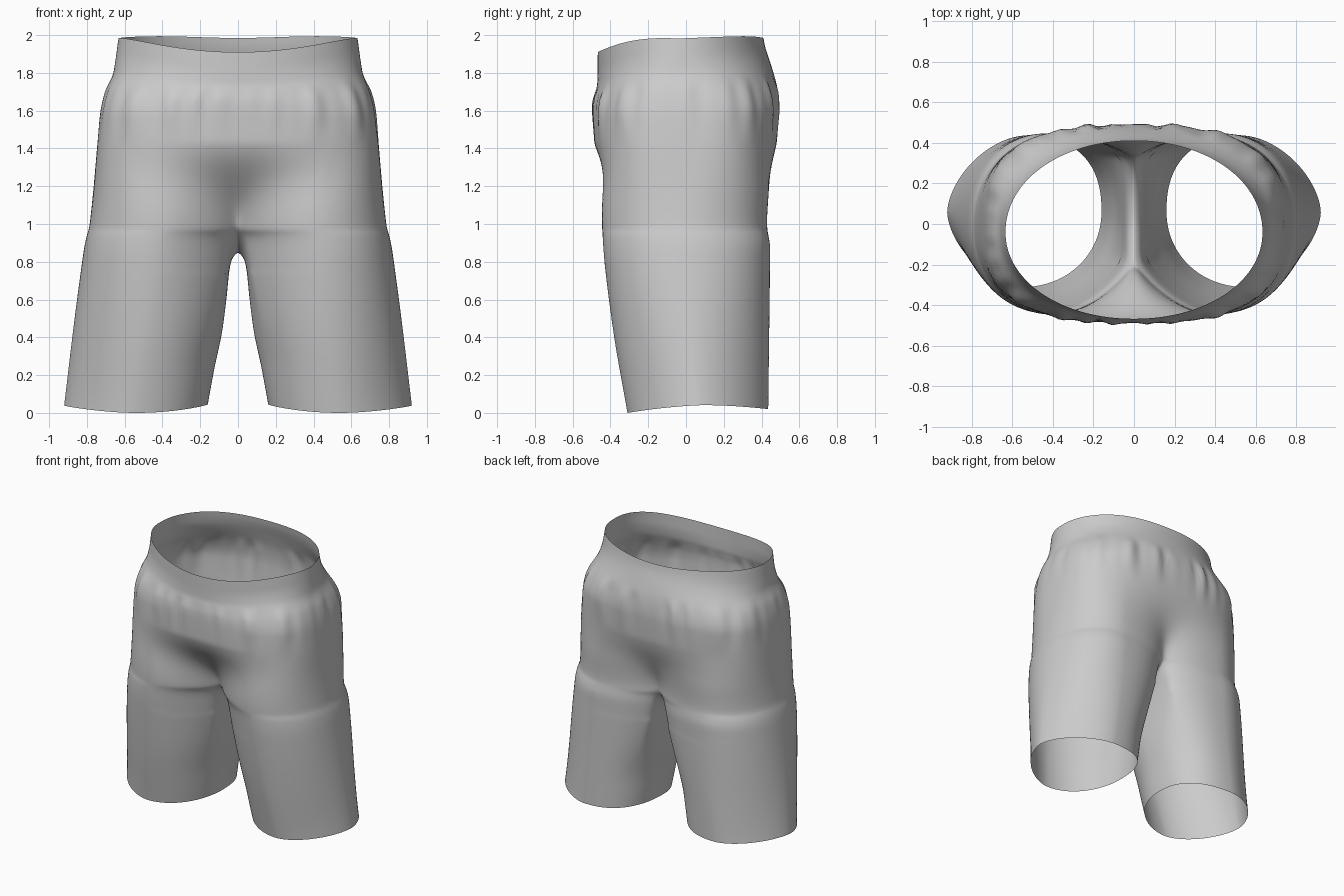
import bpy, bmesh
from math import sin, cos, pi, atan2, copysign, radians

cube = bpy.data.objects.get("Cube")
if cube:
    bpy.data.objects.remove(cube)

# Profiles as (height, value)
SIDE = [(0, .925), (.5, .865), (.85, .818), (.92, .805), (1, .785), (1.5, .737),
        (1.62, .722), (1.72, .697), (1.79, .668), (1.83, .657), (2, .633)]
FRONT = [(0, -.31), (.4, -.38), (.8, -.432), (1, -.447), (1.2, -.468), (1.4, -.484),
         (1.6, -.49), (1.7, -.488), (1.77, -.478), (1.82, -.47), (2, -.467)]
BACK = [(0, .435), (.8, .445), (.89, .445), (1, .43), (1.2, .455), (1.4, .478),
        (1.6, .49), (1.68, .487), (1.77, .474), (1.85, .452), (1.95, .42), (2, .41)]
INSEAM = [(0, .16), (.2, .125), (.4, .085), (.6, .06), (.75, .045), (.82, .028), (.85, 0)]

OUTER, INNER, TORSO_ROWS, LEG_ROWS = 88, 22, 56, 46
CROTCH = .97
FRONT_TURN, BACK_TURN = radians(150), radians(135)


def smooth(a, b, t):
    t = min(1, max(0, (t - a) / (b - a)))
    return t * t * (3 - 2 * t)


def lerp(a, b, t):
    return a + (b - a) * t


def profile(table, z):
    """Smooth cubic interpolation through a profile."""
    z = min(max(z, table[0][0]), table[-1][0])
    i = next(k for k in range(len(table) - 1) if z <= table[k + 1][0])

    def slope(k):
        lo, hi = table[max(k - 1, 0)], table[min(k + 1, len(table) - 1)]
        return (hi[1] - lo[1]) / (hi[0] - lo[0])
    (z0, v0), (z1, v1) = table[i], table[i + 1]
    h = z1 - z0
    t = (z - z0) / h
    return (lerp(v0, v1, t * t * (3 - 2 * t))
            + h * t * (1 - t) * ((1 - t) * slope(i) - t * slope(i + 1)))


def rounded(a, n):
    c, s = cos(a), sin(a)
    return copysign(abs(c) ** (2 / n), c), copysign(abs(s) ** (2 / n), s)


def leg_point(a, z, s):
    """Cross-section of one leg; s runs from crotch to hem."""
    out, front, back = (profile(p, z) for p in (SIDE, FRONT, BACK))
    k = smooth(0, 1, s)
    if cos(a) > 0:
        n, turn = lerp(2.1, 1.68, k), 0
    elif sin(a) > 0:
        n, turn = lerp(2.3, 2.4, k), BACK_TURN
    else:
        n, turn = lerp(1.65, 2, k), FRONT_TURN
    c, d = rounded(a, n)
    inner = profile(INSEAM, .85 * (1 - s))
    mid = (out + inner) / 2
    if c < 0:
        c = -lerp(min(1, -c / abs(rounded(turn, n)[0])), -c, smooth(0, .8, s))
    return mid + (out - inner) / 2 * c, (front + back) / 2 + (back - front) / 2 * d


def torso_point(u, z, side):
    """Half of the body section, gathered below the waistband."""
    out, front, back = (profile(p, z) for p in (SIDE, FRONT, BACK))
    c, d = rounded((u - .5) * pi, lerp(2.85, 2.05, smooth(1.58, 1.92, z)))
    mid = lerp(0, -.04, smooth(1.6, 1.9, z))
    x, y = out * c, mid + d * ((back - mid) if d > 0 else (mid - front))
    lx, ly = leg_point(lerp(-FRONT_TURN, BACK_TURN, u), z, 0)
    w = 1 - smooth(CROTCH, 1.45, z)
    x, y = lerp(x, lx, w), lerp(y, ly, w)
    # Gathers fade out down the cloth
    t = atan2(y, x * side)
    fold = (.5 * cos(22 * t + 1.3 * sin(3 * t)) + .35 * cos(15 * t + 1)
            + .3 * cos(35 * t + 2 * sin(2 * t)))
    fold *= smooth(1.81, 1.7, z) if z > 1.7 else smooth(1.38, 1.7, z)
    # Tilted waistband, lower in front
    drop = smooth(1.4, 1.95, z) * (.09 * max(0, -d) ** 2.5 + .018 * (1 - abs(d))
                                   + .015 * max(0, d) ** 8)
    return x * (1 + .01 * fold), y * (1 + .024 * fold), z - drop


def hem_height(a):
    c, d = cos(a), sin(a)
    return (.03 if c > 0 else .035) * c * c + .01 * (1 + d)


def build_half(bm, side):
    rows = []
    for r in range(TORSO_ROWS):
        z = lerp(2, CROTCH, r / TORSO_ROWS)
        rows.append([torso_point(i / OUTER, z, side) for i in range(OUTER + 1)])
    for r in range(LEG_ROWS + 1):
        s = (r / LEG_ROWS) ** 1.4
        row = []
        for i in range(OUTER + INNER):
            if i <= OUTER:
                a, top = lerp(-FRONT_TURN, BACK_TURN, i / OUTER), CROTCH
            else:
                v = (i - OUTER) / INNER
                a = lerp(BACK_TURN, 2 * pi - FRONT_TURN, v)
                top = CROTCH - .12 * sin(pi * v) ** .8
            z = lerp(top, hem_height(a), s)
            row.append((*leg_point(a, z, s), z))
        rows.append(row)
    verts = [[bm.verts.new((0 if abs(x) < 1e-5 else x * side, y, z)) for x, y, z in row]
             for row in rows]
    for r in range(len(verts) - 1):
        up, low = verts[r], verts[r + 1]
        n = OUTER if r < TORSO_ROWS else len(up)
        for i in range(n):
            j = (i + 1) % len(up)
            quad = [up[i], low[i], low[j], up[j]]
            bm.faces.new(quad if side > 0 else quad[::-1])


# Cloth shell: two mirrored halves joined along the centre seam
bm = bmesh.new()
for side in (1, -1):
    build_half(bm, side)
bmesh.ops.remove_doubles(bm, verts=bm.verts, dist=1e-5)

# Soften the cloth around the crotch and seat, leaving hems and waistband crisp
soft = [v for v in bm.verts if .75 < v.co.z < 1.4 and abs(v.co.x) < .45]
for _ in range(6):
    bmesh.ops.smooth_vert(bm, verts=soft, factor=.5,
                          use_axis_x=True, use_axis_y=True, use_axis_z=True)
mesh = bpy.data.meshes.new("shorts")
bm.to_mesh(mesh)
bm.free()
shorts = bpy.data.objects.new("shorts", mesh)
bpy.context.collection.objects.link(shorts)

# Plain grey cloth
cloth = bpy.data.materials.new("grey cloth")
cloth.use_nodes = True
grey = (.6, .6, .6, 1)
cloth.diffuse_color = grey
cloth.node_tree.nodes["Principled BSDF"].inputs["Base Color"].default_value = grey
mesh.materials.append(cloth)

bpy.context.view_layer.objects.active = shorts
shorts.select_set(True)
bpy.ops.object.shade_smooth_by_angle(angle=pi / 3)
